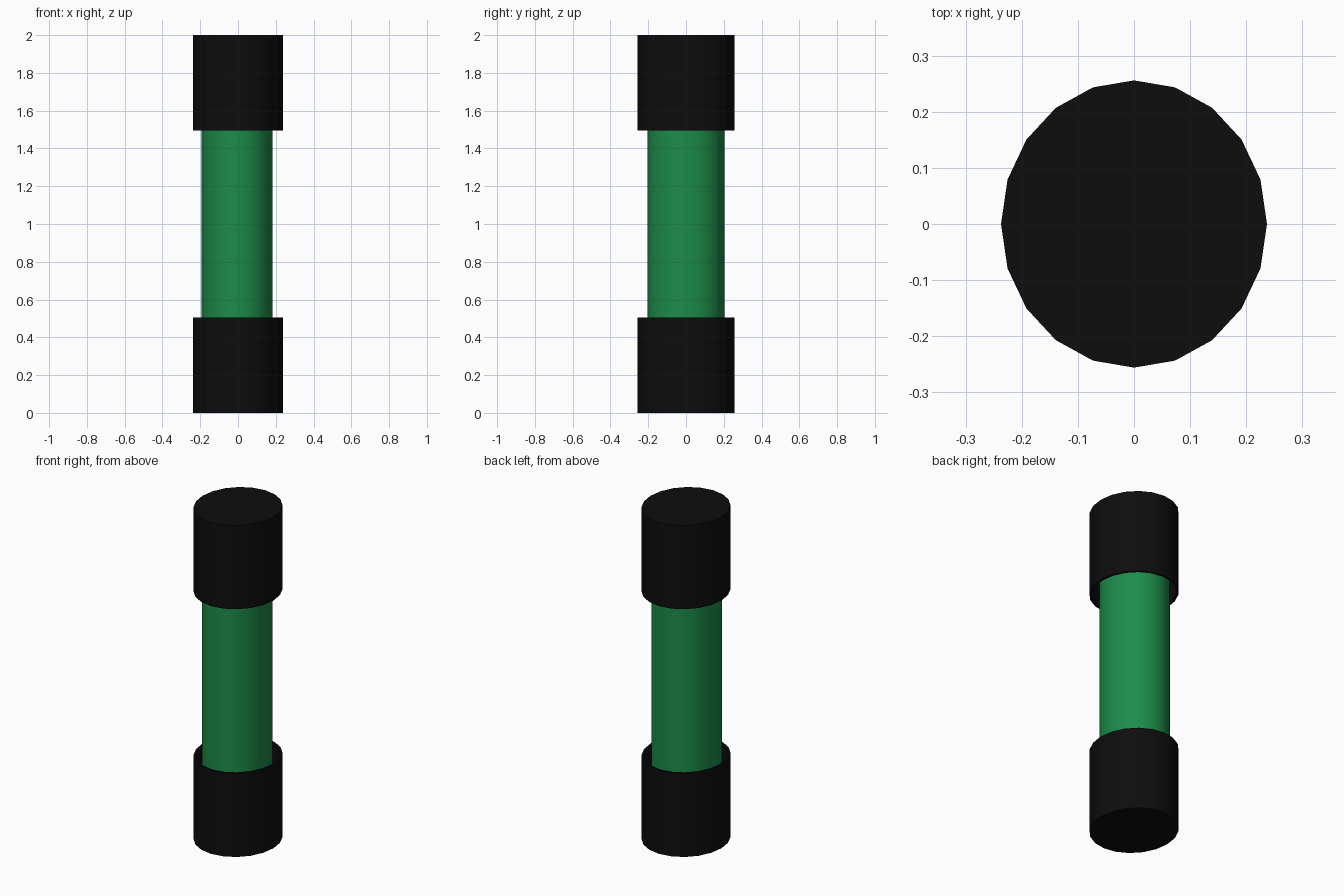
import bpy, bmesh, math

if "Cube" in bpy.data.objects:
    bpy.data.objects.remove(bpy.data.objects["Cube"])

SIDES = 20


def material(name, color):
    mat = bpy.data.materials.new(name)
    mat.diffuse_color = color
    mat.use_nodes = True
    mat.node_tree.nodes["Principled BSDF"].inputs["Base Color"].default_value = mat.diffuse_color
    return mat


def lathe(name, profile, aspect, mat, x=0.0):
    """Elliptical turned part from (x radius, z) rings, closed at both ends."""
    bm = bmesh.new()
    rings = []
    for r, z in profile:
        rings.append([bm.verts.new((x + r * math.cos(2 * math.pi * i / SIDES),
                                    r * aspect * math.sin(2 * math.pi * i / SIDES), z))
                      for i in range(SIDES)])
    for a, b in zip(rings, rings[1:]):
        for i in range(SIDES):
            j = (i + 1) % SIDES
            bm.faces.new((a[i], a[j], b[j], b[i]))
    bm.faces.new(rings[0])
    bm.faces.new(rings[-1])
    bmesh.ops.recalc_face_normals(bm, faces=bm.faces[:])
    mesh = bpy.data.meshes.new(name)
    bm.to_mesh(mesh)
    bm.free()
    mesh.materials.append(mat)
    obj = bpy.data.objects.new(name, mesh)
    bpy.context.collection.objects.link(obj)
    bpy.ops.object.select_all(action='DESELECT')
    obj.select_set(True)
    bpy.context.view_layer.objects.active = obj
    bpy.ops.object.shade_smooth_by_angle(angle=math.radians(30))
    return obj


black = material("black_plastic", (0.004, 0.004, 0.004, 1))
green = material("green_tube", (0.012, 0.26, 0.066, 1))

# Hollow end caps, their cups facing the middle
cup = [(0.237, 0.0), (0.237, 0.505), (0.225, 0.505), (0.225, 0.03)]
lathe("bottom_cap", cup, 1.08, black)
lathe("top_cap", [(r, 2.0 - z) for r, z in cup], 1.08, black)

# Central tube running into both caps
lathe("tube", [(0.187, 0.03), (0.187, 1.97)], 1.09, green, x=-0.005)
